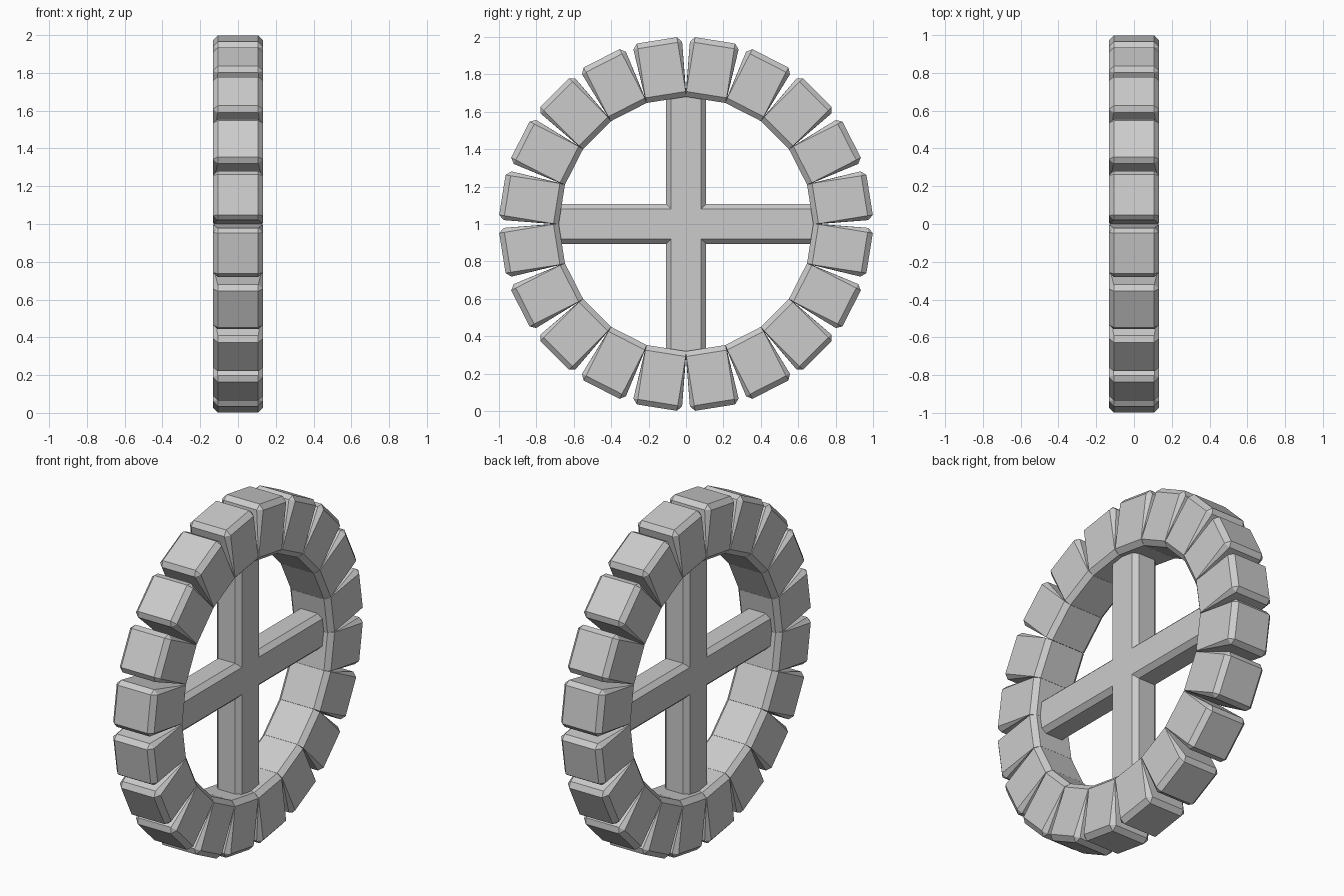
import bpy, bmesh, math
from mathutils import Matrix, Vector

cube = bpy.data.objects.get("Cube")
if cube:
    bpy.data.objects.remove(cube, do_unlink=True)

stone = bpy.data.materials.new("grey_stone")
stone.use_nodes = True
GREY = (0.6, 0.6, 0.6, 1)
stone.diffuse_color = GREY
stone.node_tree.nodes["Principled BSDF"].inputs["Base Color"].default_value = GREY


def finish(name, bm):
    bmesh.ops.recalc_face_normals(bm, faces=bm.faces)
    mesh = bpy.data.meshes.new(name)
    bm.to_mesh(mesh)
    bm.free()
    mesh.materials.append(stone)
    obj = bpy.data.objects.new(name, mesh)
    bpy.context.collection.objects.link(obj)
    return obj


# One chamfered rim block, pointing up from the hub: (radius, half width, half depth)
def block_mesh(bm):
    corners = [(0.672, 0.106, 0.107), (0.70, 0.109, 0.133), (0.70, 0.111, 0.107),
               (0.966, 0.108, 0.133), (0.966, 0.132, 0.107), (0.994, 0.108, 0.107)]
    for r, w, d in corners:
        for sy in (-1, 1):
            for sx in (-1, 1):
                bm.verts.new((sx * d, sy * w, r))
    bmesh.ops.convex_hull(bm, input=bm.verts[:])
    bmesh.ops.dissolve_limit(bm, angle_limit=math.radians(2),
                             verts=bm.verts[:], edges=bm.edges[:])


# Rim: twenty blocks around the hub
COUNT = 20
HUB = Matrix.Translation((0, 0, 1))
for i in range(COUNT):
    bm = bmesh.new()
    block_mesh(bm)
    turn = Matrix.Rotation(math.tau * (i + 0.5) / COUNT, 4, "X")
    bmesh.ops.transform(bm, matrix=HUB @ turn, verts=bm.verts[:])
    finish(f"rim_block_{i + 1}", bm)

# Cross spokes: a plus-shaped outline lofted through chamfered layers
REACH = 0.69
bm = bmesh.new()
layers = []
for x, w in ((-0.082, 0.08), (-0.055, 0.106), (0.055, 0.106), (0.082, 0.08)):
    ring = []
    for q in range(4):
        turn = Matrix.Rotation(q * math.pi / 2, 4, "X")
        for y, z in ((w, w), (w, REACH), (-w, REACH)):
            ring.append(bm.verts.new(HUB @ turn @ Vector((x, y, z))))
    layers.append(ring)
for low, high in zip(layers, layers[1:]):
    for k in range(len(low)):
        n = (k + 1) % len(low)
        bm.faces.new((low[k], low[n], high[n], high[k]))
bm.faces.new(layers[0])
bm.faces.new(layers[-1])
finish("cross_spokes", bm)
